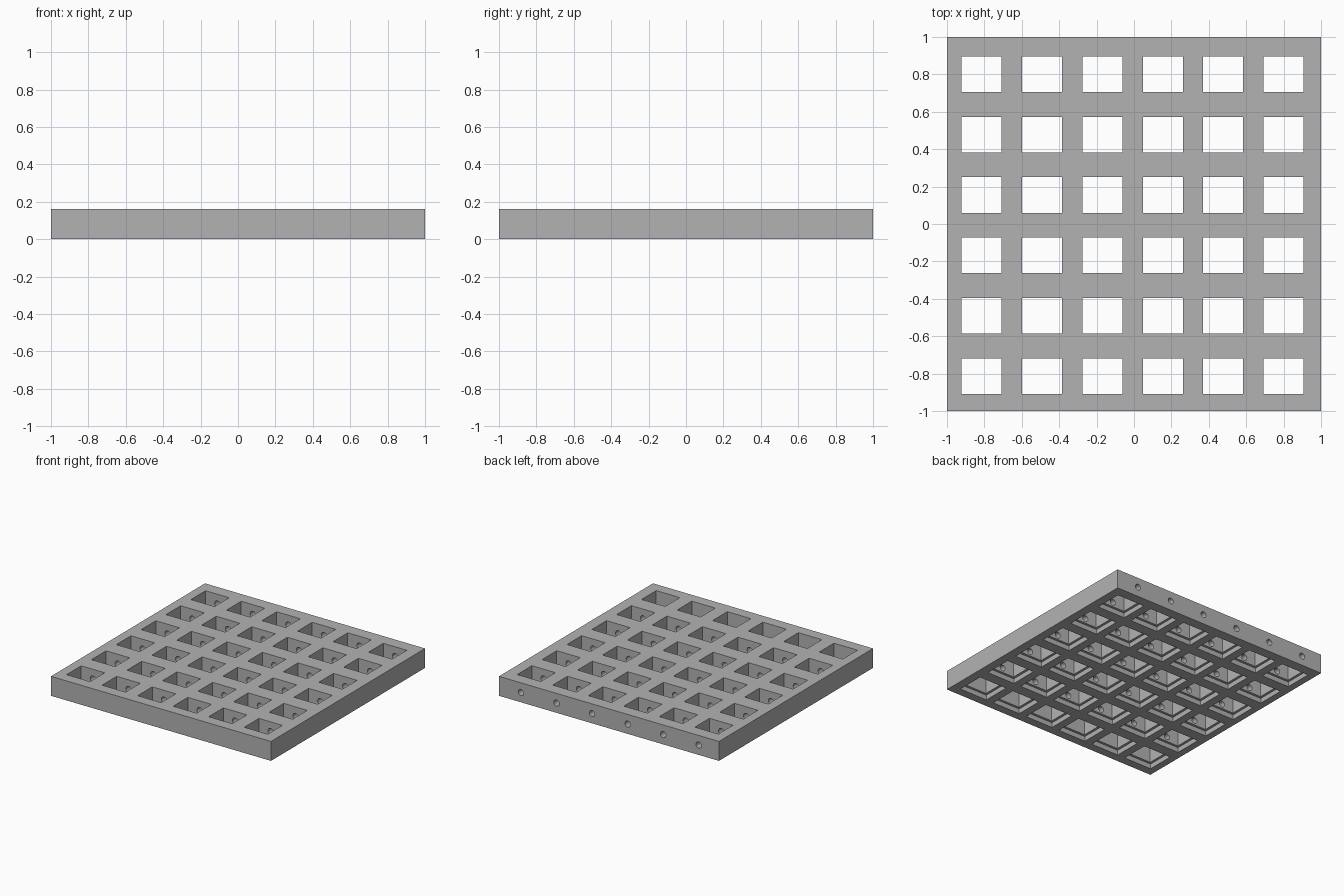
import bpy, bmesh
from mathutils import Matrix, Vector

cube = bpy.data.objects.get("Cube")
if cube:
    bpy.data.objects.remove(cube, do_unlink=True)

HEIGHT = 0.16
PITCH = 0.323
XS = [-0.815 + PITCH * i for i in range(6)]
YS = [-0.814 + PITCH * i for i in range(6)]
HOLE = (0.214, 0.19)
LIP, RECESS = 0.02, 0.04
BORE_RADIUS = 0.025

grey = bpy.data.materials.new("plain_grey")
grey.use_nodes = True
grey.diffuse_color = (0.45, 0.45, 0.45, 1)
grey.node_tree.nodes["Principled BSDF"].inputs["Base Color"].default_value = (0.45, 0.45, 0.45, 1)


def add_box(bm, center, size):
    matrix = Matrix.Translation(center) @ Matrix.Diagonal(Vector((*size, 1)))
    bmesh.ops.create_cube(bm, size=1, matrix=matrix)


def add_rod(bm, x, y0, y1):
    matrix = Matrix.Translation((x, (y0 + y1) / 2, HEIGHT / 2)) @ Matrix.Rotation(1.5707963, 4, "X")
    bmesh.ops.create_cone(bm, cap_ends=True, segments=24, radius1=BORE_RADIUS,
                          radius2=BORE_RADIUS, depth=y1 - y0, matrix=matrix)


def make_object(name, bm):
    mesh = bpy.data.meshes.new(name)
    bmesh.ops.recalc_face_normals(bm, faces=bm.faces)
    bm.to_mesh(mesh)
    bm.free()
    mesh.materials.append(grey)
    obj = bpy.data.objects.new(name, mesh)
    bpy.context.collection.objects.link(obj)
    return obj


def cut(target, bm, name):
    cutter = make_object(name, bm)
    cutter.hide_render = True
    mod = target.modifiers.new(name, "BOOLEAN")
    mod.operation, mod.solver, mod.object = "DIFFERENCE", "EXACT", cutter
    bpy.context.view_layer.objects.active = target
    bpy.ops.object.modifier_apply(modifier=mod.name)
    bpy.data.objects.remove(cutter, do_unlink=True)


# Solid plate
bm = bmesh.new()
add_box(bm, (0, 0, HEIGHT / 2), (2, 2, HEIGHT))
plate = make_object("grid_plate", bm)

# Rectangular through holes and the wider recesses on the underside
holes, recesses = bmesh.new(), bmesh.new()
for x in XS:
    for y in YS:
        add_box(holes, (x, y, HEIGHT / 2), (*HOLE, HEIGHT * 2))
        add_box(recesses, (x, y, 0), (HOLE[0] + 2 * LIP, HOLE[1] + 2 * LIP, 2 * RECESS))
cut(plate, holes, "hole_cutter")
cut(plate, recesses, "recess_cutter")

# Round bores from the back edge, ending in the front row of holes
bores = bmesh.new()
for x in XS:
    add_rod(bores, x, YS[0], 1.1)
cut(plate, bores, "bore_cutter")

# Smooth bores, crisp edges
bpy.ops.object.select_all(action="DESELECT")
plate.select_set(True)
bpy.context.view_layer.objects.active = plate
bpy.ops.object.shade_smooth_by_angle(angle=0.52)
